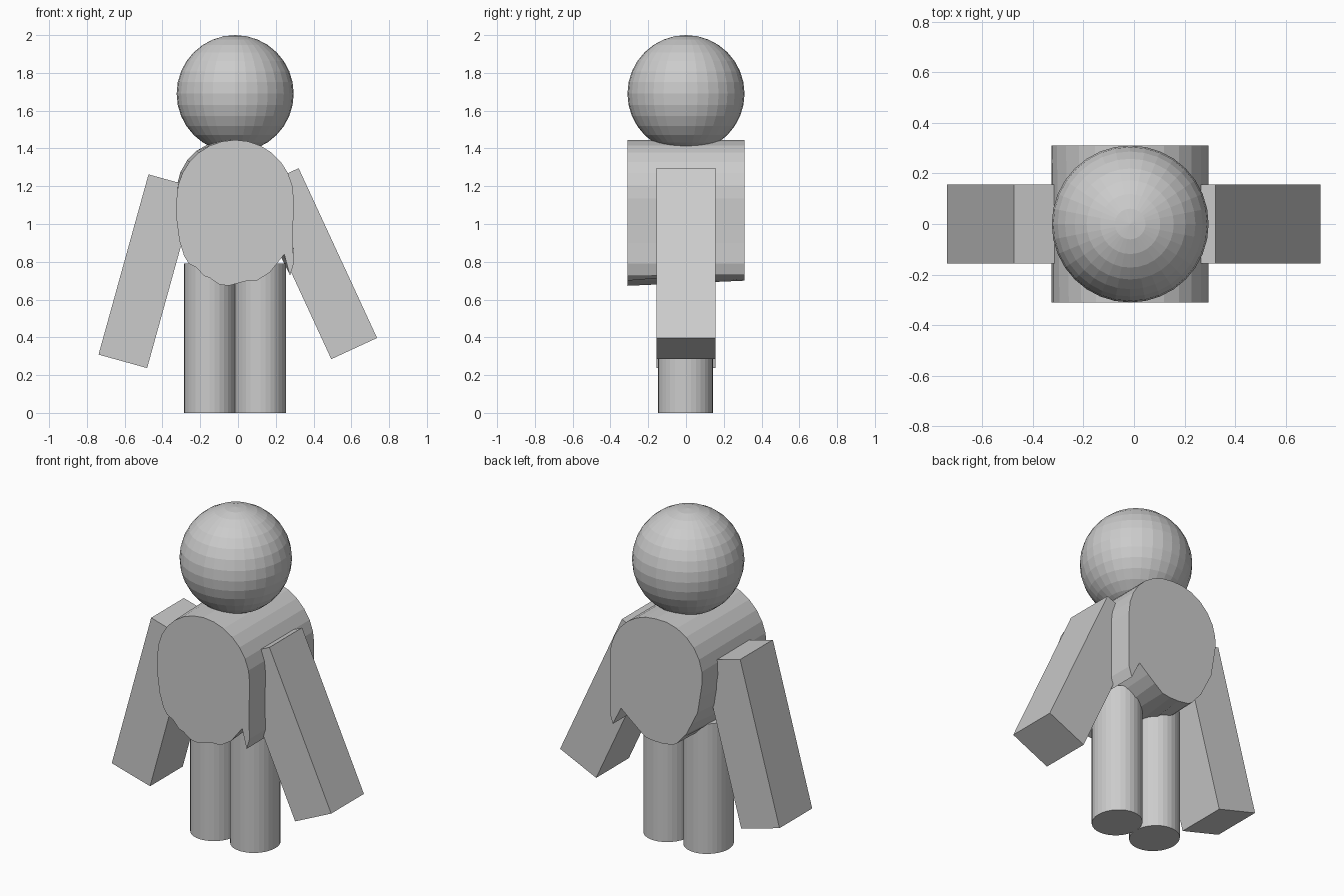
import bpy
import bmesh
from math import sin, cos, pi, radians
from mathutils import Matrix, Vector

default = bpy.data.objects.get("Cube")
if default:
    bpy.data.objects.remove(default, do_unlink=True)

# One plain grey for the whole figure
grey = bpy.data.materials.new("plain_grey")
grey.use_nodes = True
colour = (0.6, 0.6, 0.6, 1)
grey.diffuse_color = colour
grey.node_tree.nodes["Principled BSDF"].inputs["Base Color"].default_value = colour


def finish(bm, name):
    """Turn a bmesh into a named, flat shaded grey object."""
    bmesh.ops.recalc_face_normals(bm, faces=bm.faces)
    mesh = bpy.data.meshes.new(name)
    bm.to_mesh(mesh)
    bm.free()
    mesh.materials.append(grey)
    obj = bpy.data.objects.new(name, mesh)
    bpy.context.collection.objects.link(obj)
    return obj


def head(name, centre, radius):
    bm = bmesh.new()
    bmesh.ops.create_uvsphere(bm, u_segments=32, v_segments=16, radius=radius,
                              matrix=Matrix.Translation(centre))
    finish(bm, name)


def leg(name, x, height):
    bm = bmesh.new()
    bmesh.ops.create_cone(bm, cap_ends=True, segments=32, radius1=1, radius2=1, depth=1)
    bmesh.ops.scale(bm, verts=bm.verts, vec=(0.136, 0.145, height))
    bmesh.ops.translate(bm, verts=bm.verts, vec=(x, -0.003, height / 2))
    finish(bm, name)


def arm(name, centre, tilt):
    bm = bmesh.new()
    bmesh.ops.create_cube(bm, size=1)
    bmesh.ops.scale(bm, verts=bm.verts, vec=(0.267, 0.314, 0.99))
    bmesh.ops.rotate(bm, verts=bm.verts, matrix=Matrix.Rotation(radians(tilt), 3, "Y"))
    bmesh.ops.translate(bm, verts=bm.verts, vec=centre)
    finish(bm, name)


def outline(y, lower, bulge):
    """Round shoulder arc followed by the uneven lower edge."""
    steps = 14
    points = []
    for i in range(steps + 1):
        a = pi * i / steps
        r = 0.31 + bulge * max(0, -sin(2 * a))
        points.append(Vector((-0.015 + r * cos(a), y, 1.135 + r * sin(a))))
    return points + [Vector((x, y, z)) for x, z in lower]


def torso(name, front, back):
    bm = bmesh.new()
    rings = [[bm.verts.new(p) for p in ring] for ring in (front, back)]
    for ring in rings:
        bm.faces.new(ring)
    count = len(front)
    for i in range(count):
        j = (i + 1) % count
        bm.faces.new((rings[0][i], rings[0][j], rings[1][j], rings[1][i]))
    finish(bm, name)


# Torso: a lumpy drum with a small tooth under the left side
front_edge = [(-.325, 1.02), (-.31, .91), (-.285, .83), (-.26, .79), (-.22, .77),
              (-.18, .725), (-.15, .715), (-.1, .68), (-.05, .673), (.05, .7),
              (.1, .7), (.17, .745), (.245, .84), (.275, .725), (.295, .79), (.29, .9)]
back_edge = [(-.31, 1.04), (-.295, .95), (-.255, .87), (-.22, .8), (-.19, .766),
             (-.16, .73), (-.13, .71), (-.06, .7), (0, .7), (.055, .708),
             (.11, .75), (.16, .79), (.22, .84), (.275, .73), (.295, .79), (.295, .9)]
torso("torso", outline(-0.31, front_edge, 0), outline(0.31, back_edge, 0.015))

# Head, legs and arms
head("head", (-0.015, 0, 1.69), 0.31)
leg("right_leg", -0.15, 0.79)
leg("left_leg", 0.119, 0.79)
arm("right_arm", (-0.4775, 0, 0.75), 15.5)
arm("left_arm", (0.4075, 0, 0.79), -24.8)
